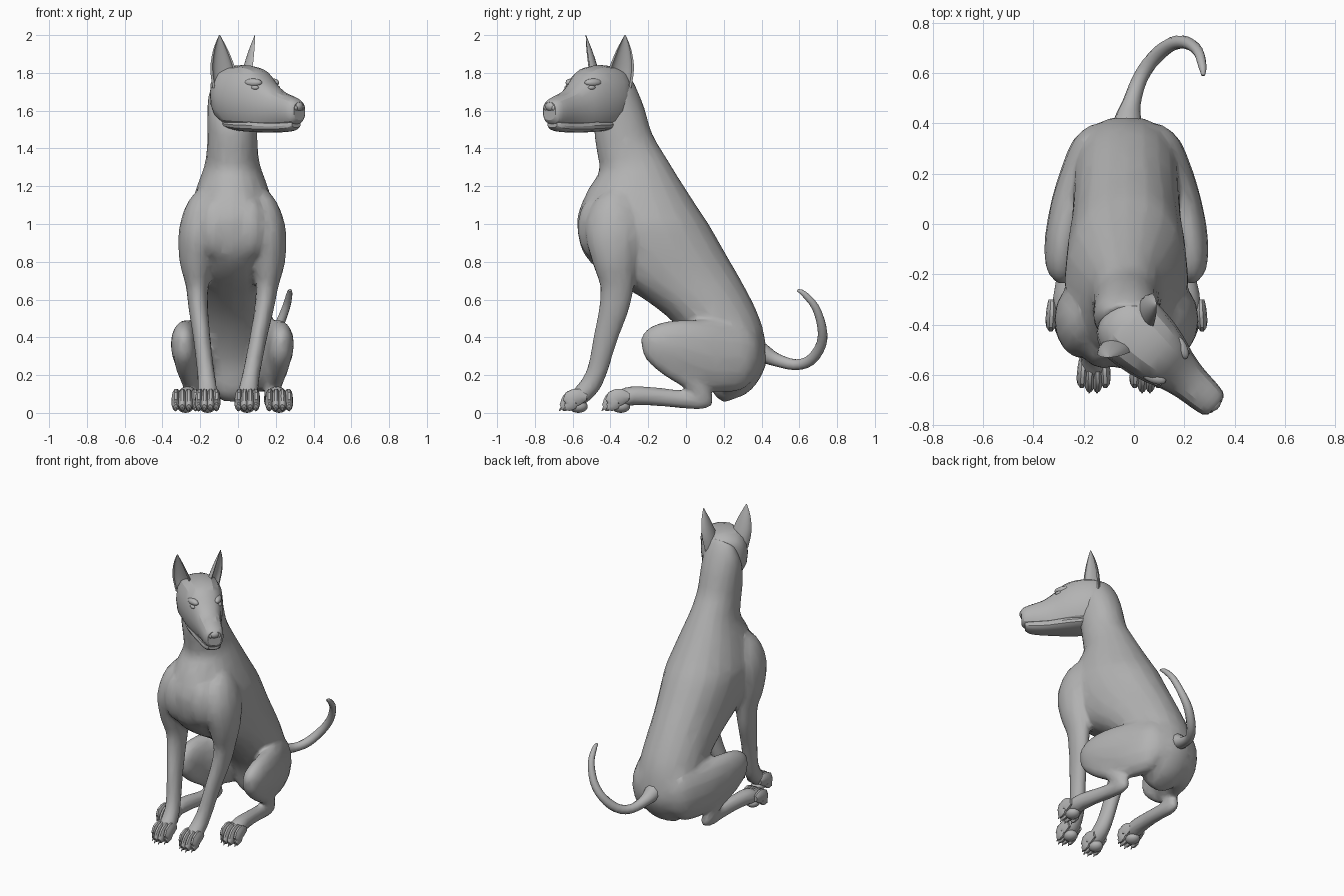
import bpy, bmesh, math
from mathutils import Vector, Matrix

if "Cube" in bpy.data.objects:
    bpy.data.objects.remove(bpy.data.objects["Cube"])

CX = -0.03                       # symmetry plane of the body
LEAN = 0.028                     # sideways shift of the front feet
HEAD = Matrix.Translation((0, -0.43, 0)) @ Matrix.Rotation(math.radians(-42), 4, 'Z')

grey = bpy.data.materials.new("coat_grey")
grey.use_nodes = True
grey.diffuse_color = (0.45, 0.45, 0.45, 1)
grey.node_tree.nodes["Principled BSDF"].inputs["Base Color"].default_value = (0.45, 0.45, 0.45, 1)


def finish(name, bm, matrix=None, angle=40):
    """Turn a bmesh into a shaded object."""
    if matrix:
        bm.transform(matrix)
    bmesh.ops.recalc_face_normals(bm, faces=bm.faces)
    me = bpy.data.meshes.new(name)
    bm.to_mesh(me)
    bm.free()
    ob = bpy.data.objects.new(name, me)
    bpy.context.collection.objects.link(ob)
    me.materials.append(grey)
    bpy.ops.object.select_all(action='DESELECT')
    ob.select_set(True)
    bpy.context.view_layer.objects.active = ob
    bpy.ops.object.shade_smooth_by_angle(angle=math.radians(angle))
    return ob


def dense(rows, k=3):
    """Resample rows of numbers along a smooth spline."""
    out, last = [], len(rows) - 1
    for i in range(last):
        pts = (rows[max(i - 1, 0)], rows[i], rows[i + 1], rows[min(i + 2, last)])
        for j in range(k):
            t = j / k
            out.append(tuple(0.5 * (2*b + (c-a)*t + (2*a-5*b+4*c-d)*t*t + (3*b-a-3*c+d)*t**3)
                             for a, b, c, d in zip(*pts)))
    return out + [tuple(rows[-1])]


def oval(centre, u, v, n=16, power=1.0):
    ring = []
    for i in range(n):
        a = 2 * math.pi * i / n
        c, s = math.cos(a), math.sin(a)
        ring.append(centre + u * math.copysign(abs(c) ** power, c)
                    + v * math.copysign(abs(s) ** power, s))
    return ring


def skin(bm, rings):
    loops = [[bm.verts.new(p) for p in r] for r in rings]
    n = len(loops[0])
    for a, b in zip(loops, loops[1:]):
        for i in range(n):
            bm.faces.new((a[i], a[(i + 1) % n], b[(i + 1) % n], b[i]))
    bm.faces.new(loops[0])
    bm.faces.new(loops[-1])


def tube(bm, rows, n=14, k=3):
    """Limb through rows of x, y, z, half width, half thickness."""
    rows = dense(rows, k)
    pts = [Vector(r[:3]) for r in rows]
    rings = []
    for i, r in enumerate(rows):
        t = (pts[min(i + 1, len(pts) - 1)] - pts[max(i - 1, 0)]).normalized()
        u = Vector((1, 0, 0))
        u = (u - t * u.dot(t)).normalized()
        rings.append(oval(pts[i], u * max(r[3], .003), t.cross(u) * max(r[4], .003), n))
    skin(bm, rings)


def side(rows, m, lean=0):
    """Place limb rows on the left (m = 1) or right (m = -1), leaning towards the ground."""
    return [(CX + m * r[0] - lean * max(0, 1 - r[2] / .7),) + tuple(r[1:]) for r in rows]


def blob(bm, centre, size, tilt=0):
    mat = (Matrix.Translation(centre) @ Matrix.Rotation(tilt, 4, 'Z')
           @ Matrix.Diagonal((*size, 1)))
    bmesh.ops.create_uvsphere(bm, u_segments=14, v_segments=9, radius=1, matrix=mat)


# Torso and neck: front y, z, back y, z, half width
bm = bmesh.new()
TORSO = [(-.42, 1.72, -.32, 1.815, .09), (-.46, 1.61, -.272, 1.74, .127),
         (-.485, 1.50, -.222, 1.62, .133),
         (-.475, 1.40, -.18, 1.48, .133), (-.46, 1.28, -.11, 1.36, .145),
         (-.52, 1.18, -.03, 1.23, .185), (-.57, 1.06, .06, 1.09, .225),
         (-.575, .97, .12, 1.0, .245), (-.54, .84, .20, .86, .24),
         (-.42, .72, .27, .74, .225), (-.25, .62, .335, .62, .215),
         (-.10, .51, .39, .50, .21), (.02, .38, .42, .38, .21),
         (.10, .25, .425, .26, .19), (.14, .11, .37, .15, .13), (.20, .055, .31, .095, .06)]
rings = []
for fy, fz, by, bz, w in dense(TORSO):
    f, b = Vector((CX, fy, fz)), Vector((CX, by, bz))
    rings.append(oval((f + b) / 2, Vector((w, 0, 0)), (b - f) / 2, 20, 0.95))
skin(bm, rings)

# Limbs, fused with the torso
FORELEG = [(.12, -.30, 1.18, .04, .05), (.155, -.36, 1.08, .09, .13), (.18, -.38, .95, .105, .155),
           (.19, -.375, .80, .09, .12), (.185, -.365, .68, .062, .092), (.175, -.38, .56, .052, .08),
           (.15, -.425, .40, .046, .065), (.125, -.465, .24, .046, .055),
           (.112, -.505, .15, .05, .055), (.105, -.56, .09, .056, .05), (.105, -.61, .06, .05, .04)]
THIGH = [(.10, .38, .28, .04, .09), (.13, .30, .29, .09, .175), (.19, .13, .305, .095, .19),
         (.24, -.02, .345, .08, .155), (.258, -.13, .37, .068, .115), (.258, -.20, .375, .05, .07),
         (.258, -.235, .37, .015, .02)]
SHIN = [(.255, -.20, .40, .04, .04), (.255, -.16, .33, .06, .07), (.245, -.06, .25, .055, .075),
        (.225, .03, .17, .045, .055), (.21, .08, .10, .042, .05), (.205, .10, .06, .035, .035)]
SHANK = [(.20, .14, .07, .02, .03), (.205, .08, .068, .04, .05), (.21, -.05, .075, .042, .048),
         (.225, -.18, .088, .046, .05), (.238, -.29, .09, .055, .052), (.246, -.36, .07, .055, .045)]
for m in (-1, 1):
    tube(bm, side(FORELEG, m, LEAN))
    for limb in (THIGH, SHIN, SHANK):
        tube(bm, side(limb, m))
    # Breast muscle
    blob(bm, (CX + m * .09, -.47, .98), (.10, .105, .17))

body = finish("body", bm)
mod = body.modifiers.new("fuse", 'REMESH')
mod.mode = 'VOXEL'
mod.voxel_size = 0.013
mod.use_smooth_shade = True
mod = body.modifiers.new("soften", 'SMOOTH')
mod.factor = 0.5
mod.iterations = 6
mod = body.modifiers.new("thin_out", 'DECIMATE')
mod.ratio = 0.1

# Paws: four toes and claws each
for m, label in ((-1, "right"), (1, "left")):
    for kind, x, y, gap, lean in (("front", .105, -.605, .028, LEAN), ("hind", .248, -.38, .032, 0)):
        toes, claws = bmesh.new(), bmesh.new()
        for i in range(4):
            k = i - 1.5
            tip = .042 if abs(k) < 1 else .02
            ox, slope = x + k * gap, k * .003
            tube(toes, side([(ox, y + .08, .085, .014, .02), (ox, y + .04, .085, .022, .045),
                             (ox + slope, y, .075, .021, .048),
                             (ox + slope, y - tip + .01, .042, .021, .038),
                             (ox + slope, y - tip - .014, .028, .012, .018)], m, lean), 10, 2)
            tube(claws, side([(ox + slope, y - tip, .03, .007, .009),
                              (ox + slope, y - tip - .016, .022, .005, .007),
                              (ox + slope, y - tip - .024, .010, .003, .003)], m, lean), 6, 1)
        # Pad under the toes
        blob(toes, (CX + m * x - lean * .95, y + .035, .034), (.045, .05, .034))
        finish(f"{kind}_paw_{label}", toes)
        finish(f"{kind}_claws_{label}", claws)

# Tail
bm = bmesh.new()
tube(bm, [(-.03, .34, .36, .06, .06), (-.025, .41, .315, .055, .05), (-.01, .48, .28, .037, .036),
          (.025, .58, .255, .03, .03), (.08, .66, .28, .03, .03), (.15, .715, .36, .028, .028),
          (.21, .72, .45, .025, .025), (.255, .685, .56, .021, .021),
          (.272, .625, .63, .016, .016), (.275, .59, .65, .007, .007)], 10)
finish("tail", bm)


def head_loft(name, rows, power):
    """Loft along the face: forward, bottom, top, half width."""
    bm = bmesh.new()
    skin(bm, [oval(Vector((f, 0, (lo + hi) / 2)), Vector((0, w, 0)),
                   Vector((0, 0, (hi - lo) / 2)), 16, power) for f, lo, hi, w in dense(rows, 2)])
    return finish(name, bm, HEAD, 25)


# Skull with upper muzzle, and lower jaw
head_loft("head", [(-.13, 1.62, 1.77, .06), (-.11, 1.57, 1.805, .10), (-.06, 1.53, 1.83, .135),
                   (0, 1.51, 1.84, .146), (.09, 1.505, 1.838, .136), (.17, 1.505, 1.81, .115),
                   (.23, 1.508, 1.755, .094), (.30, 1.515, 1.705, .078), (.37, 1.522, 1.68, .07),
                   (.42, 1.53, 1.66, .061), (.438, 1.55, 1.645, .044)], 0.8)
head_loft("lower_jaw", [(-.06, 1.51, 1.56, .08), (.04, 1.492, 1.56, .10), (.15, 1.485, 1.56, .092),
                        (.26, 1.484, 1.55, .072), (.34, 1.487, 1.55, .062),
                        (.39, 1.495, 1.55, .052), (.415, 1.51, 1.55, .035)], 0.8)

# Nose with wings
bm = bmesh.new()
blob(bm, (.422, 0, 1.622), (.03, .036, .027))
for m in (-1, 1):
    blob(bm, (.42, m * .026, 1.615), (.025, .018, .02))
finish("nose", bm, HEAD)

for m, label in ((-1, "right"), (1, "left")):
    # Eye and brow
    bm = bmesh.new()
    blob(bm, (.20, m * .088, 1.722), (.022, .013, .012), -m * .35)
    finish("eye_" + label, bm, HEAD)
    bm = bmesh.new()
    blob(bm, (.18, m * .08, 1.748), (.05, .024, .022), -m * .4)
    finish("brow_" + label, bm, HEAD)

    # Ear: hollow crescent sections opening forward and outward
    bm = bmesh.new()
    out = Vector((1, m, 0)).normalized()
    across = Vector((-out.y, out.x, 0))
    rings = []
    for s, z, r in dense([(.09, 1.72, .07), (.106, 1.79, .07), (.12, 1.85, .061),
                          (.132, 1.92, .04), (.138, 1.97, .018), (.14, 2.0, .003)], 2):
        arc = [math.pi * i / 8 for i in range(9)]
        c = Vector((-.005, m * s, z))
        ring = [c + across * r * math.cos(a) - out * r * .7 * math.sin(a) for a in arc]
        ring += [c + across * r * .82 * math.cos(a) - out * r * .45 * math.sin(a)
                 for a in reversed(arc)]
        rings.append(ring)
    skin(bm, rings)
    finish("ear_" + label, bm, HEAD)
